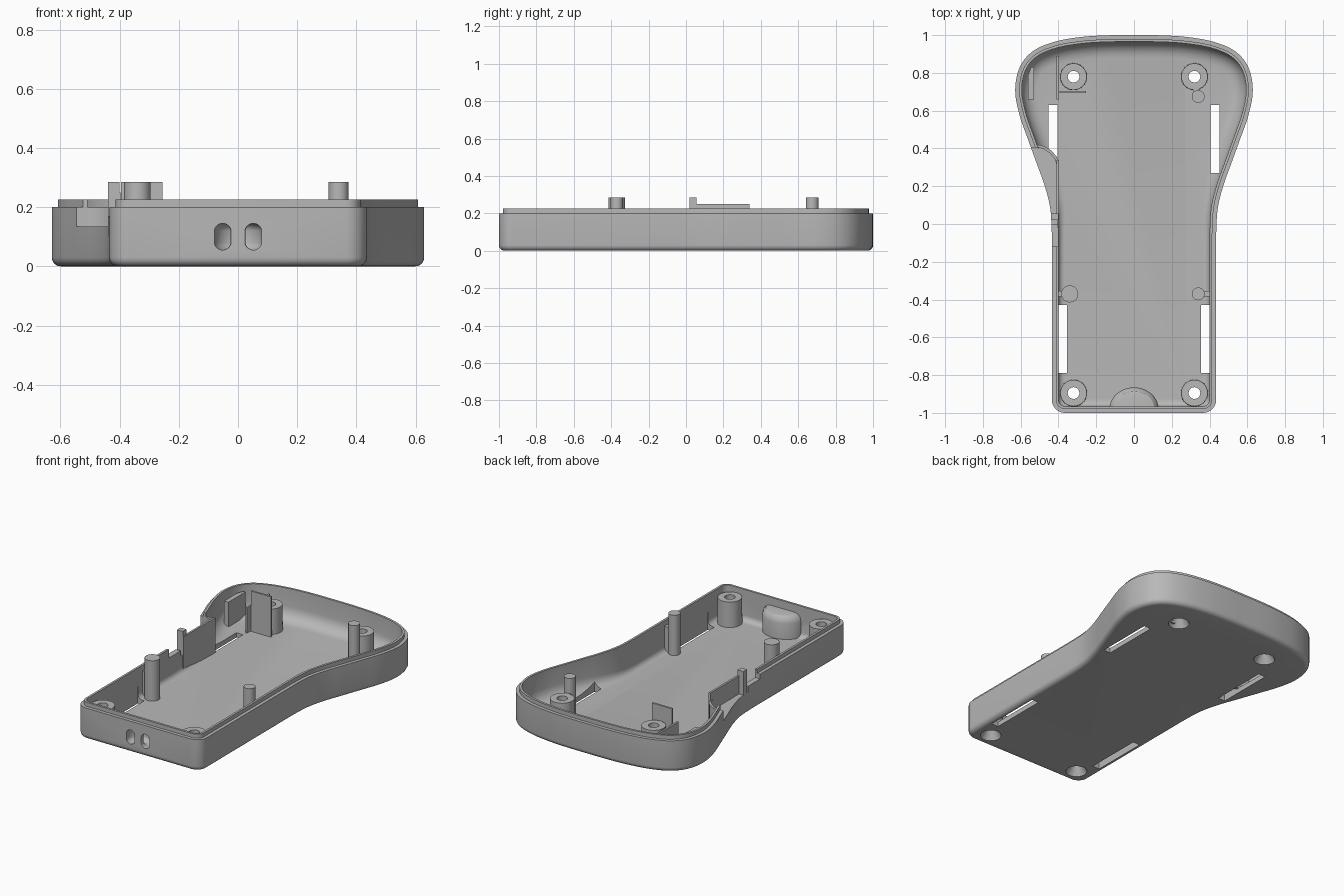
import bpy
import bmesh
from math import sin, cos, pi
from mathutils import Vector

cube = bpy.data.objects.get("Cube")
if cube:
    bpy.data.objects.remove(cube)

grey = bpy.data.materials.new("plain grey")
grey.use_nodes = True
COLOUR = (0.48, 0.48, 0.48, 1)
grey.diffuse_color = COLOUR
grey.node_tree.nodes["Principled BSDF"].inputs["Base Color"].default_value = COLOUR


def loft(name, rings):
    """Solid skinned through rings of equal point count, capped at both ends."""
    bm = bmesh.new()
    rows = [[bm.verts.new(p) for p in ring] for ring in rings]
    n = len(rows[0])
    for a, b in zip(rows, rows[1:]):
        for i in range(n):
            j = (i + 1) % n
            bm.faces.new((a[i], a[j], b[j], b[i]))
    bm.faces.new(rows[0])
    bm.faces.new(rows[-1])
    bmesh.ops.recalc_face_normals(bm, faces=bm.faces)
    mesh = bpy.data.meshes.new(name)
    bm.to_mesh(mesh)
    bm.free()
    mesh.materials.append(grey)
    ob = bpy.data.objects.new(name, mesh)
    bpy.context.collection.objects.link(ob)
    return ob


def prism(name, pts, z0, z1):
    return loft(name, [[(x, y, z) for x, y in pts] for z in (z0, z1)])


def box(name, x0, x1, y0, y1, z0, z1):
    return prism(name, [(x0, y0), (x1, y0), (x1, y1), (x0, y1)], z0, z1)


def turned(name, x, y, profile, n=32):
    """Solid of revolution from (radius, height) pairs."""
    return loft(name, [[(x + r * cos(2 * pi * i / n), y + r * sin(2 * pi * i / n), z)
                        for i in range(n)] for r, z in profile])


def cut(targets, cutter):
    cutter.hide_render = True
    for ob in targets:
        mod = ob.modifiers.new("cut", 'BOOLEAN')
        mod.operation = 'DIFFERENCE'
        mod.solver = 'EXACT'
        mod.object = cutter
        bpy.context.view_layer.objects.active = ob
        bpy.ops.object.modifier_apply(modifier=mod.name)
    bpy.data.objects.remove(cutter)


def spline(pts, steps=6):
    out = []
    for i in range(1, len(pts) - 2):
        a, b, c, d = (Vector(p) for p in pts[i - 1:i + 3])
        for k in range(steps):
            t = k / steps
            out.append(0.5 * (2 * b + (c - a) * t + (2 * a - 5 * b + 4 * c - d) * t * t
                              + (3 * b - a - 3 * c + d) * t ** 3))
    return out


# Half outline: square grip corner, then the flared head
half = [Vector((0.365 + 0.07 * sin(a), -0.93 - 0.07 * cos(a)))
        for a in (pi / 2 * i / 8 for i in range(9))]
half += spline([(0.435, -0.2), (0.435, -0.06), (0.443, 0.08), (0.472, 0.2), (0.515, 0.32),
                (0.562, 0.45), (0.607, 0.58), (0.629, 0.71), (0.605, 0.83), (0.535, 0.915),
                (0.42, 0.965), (0.28, 0.99), (0.14, 0.999), (0, 1), (-0.14, 0.999)])
outline = half + [Vector((0, 1))] + [Vector((-p.x, p.y)) for p in reversed(half)]


def inset(dist, z):
    """Outline moved inward; dist and z may vary with y."""
    ring, n = [], len(outline)
    for i, p in enumerate(outline):
        e1 = (p - outline[i - 1]).normalized()
        e2 = (outline[(i + 1) % n] - p).normalized()
        t = (e1 + e2).normalized()
        q = p + Vector((-t.y, t.x)) * dist(p.y) / max(0.5, t.dot(e1))
        ring.append((q.x, q.y, z(p.y)))
    return ring


def const(v):
    return lambda y: v


def fillet(y):
    t = min(1, max(0, (y + 0.1) / 0.6))
    return 0.032 + 0.05 * t * t * (3 - 2 * t)


# Tray: rounded bottom edge, wall, stepped lip, inner wall, inner fillet, floor
WALL, FLOOR, RIM, LIP = 0.035, 0.03, 0.2, 0.225
arc = [pi / 2 * i / 5 for i in range(6)]
rings = [inset(const(0.03 * (1 - sin(a))), const(0.03 * (1 - cos(a)))) for a in arc]
rings += [inset(const(d), const(z)) for d, z in ((0, RIM), (0.021, RIM), (0.021, LIP), (WALL, LIP))]
rings += [inset(lambda y, a=a: WALL + fillet(y) * (1 - cos(a)),
                lambda y, a=a: FLOOR + fillet(y) * (1 - sin(a))) for a in arc]
tray = loft("tray", rings)
parts = [tray]

# Screw bosses
bosses = []
for x in (-0.32, 0.32):
    for y in (-0.895, 0.78):
        bosses.append(turned("screw_boss", x, y, [(0.072, 0.01), (0.07, 0.19)]))
parts += bosses

# Support posts and their ribs
for x, y, r in ((-0.34, -0.37, 0.045), (0.34, -0.37, 0.034), (0.34, 0.675, 0.034)):
    parts.append(turned("support_post", x, y, [(r, 0.01), (r, 0.285)], 24))
parts.append(box("post_rib", 0.35, 0.41, -0.385, -0.355, 0.02, 0.19))
parts.append(box("post_rib", -0.41, -0.36, -0.385, -0.355, 0.02, 0.19))
parts.append(box("boss_rib", 0.315, 0.345, 0.69, 0.74, 0.02, 0.19))

# Side button pocket: shelf, curved end wall, guard plate and tab
curve = [(-0.54, 0.405), (-0.505, 0.405), (-0.475, 0.395), (-0.445, 0.375),
         (-0.42, 0.345), (-0.408, 0.31)]
cut([tray], prism("pocket_cutter", [(-0.8, 0.41)] + curve + [(-0.395, 0.28), (-0.395, 0.0), (-0.8, 0.0)],
                  0.135, 0.4))
cut([tray], box("rim_cutter", -0.5, -0.39, -0.12, 0.01, 0.17, 0.4))
shelf = prism("pocket_shelf", curve[1:] + [(-0.405, 0.05), (-0.42, 0.05), (-0.45, 0.17),
                                           (-0.495, 0.3), (-0.525, 0.39)], 0.01, 0.135)
parts.append(shelf)
outer = [(x + 0.01, y + 0.012) for x, y in curve]
parts.append(prism("pocket_end_wall", curve + outer[::-1], 0.03, RIM))
parts.append(box("guard_plate", -0.41, -0.397, 0.02, 0.34, 0.02, 0.25))
parts.append(box("guard_tab", -0.44, -0.4, 0.02, 0.055, 0.1, 0.285))

# Upright plates in the head
parts.append(box("cross_plate", -0.395, -0.255, 0.693, 0.705, 0.02, 0.285))
parts.append(box("long_plate", -0.41, -0.398, 0.66, 0.89, 0.02, 0.19))
parts.append(prism("side_plate", [(-0.56, 0.66), (-0.53, 0.66), (-0.53, 0.83), (-0.545, 0.83),
                                  (-0.56, 0.79)], 0.02, 0.19))

# Domed strap anchor on the inside of the front wall
dome = [(0.13, 0.02), (0.13, 0.13), (0.123, 0.155), (0.108, 0.17), (0.085, 0.175)]
anchor = loft("strap_anchor", [[(r * cos(pi * i / 20), -0.98 + (r - 0.015) * sin(pi * i / 20), z)
                                for i in range(21)] for r, z in dome])
parts.append(anchor)

# Strap channel: a capsule section swept round inside the anchor
capsule = [(0.028 * cos(a), 0.1 + 0.028 * sin(a) + (0.017 if a < pi else -0.017))
           for a in (2 * pi * (i + 0.5) / 24 for i in range(24))]
sweep = [[((0.053 + u) * cos(a), -0.99 + (0.053 + u) * sin(a), z) for u, z in capsule]
         for a in (pi * (i - 3) / 18 for i in range(25))]
cut([tray, anchor], loft("strap_channel", sweep))

# Long floor slots
for s in (-1, 1):
    for x0, x1, y0, y1 in ((0.405, 0.452, 0.27, 0.63), (0.355, 0.402, -0.79, -0.43)):
        a, b = sorted((s * x0, s * x1))
        cut([tray, shelf] if s < 0 and y0 > 0 else [tray],
            box("slot_cutter", a, b, y0, y1, -0.1, 0.11))

# Countersunk screw holes
for boss in bosses:
    c = sum((v.co for v in boss.data.vertices), Vector()) / len(boss.data.vertices)
    cut([tray, boss], turned("screw_cutter", c.x, c.y,
                             [(0.06, -0.05), (0.06, 0.005), (0.031, 0.05), (0.031, 0.4)], 24))

# Smooth curved faces, keep edges crisp
bpy.ops.object.select_all(action='DESELECT')
for ob in parts:
    ob.select_set(True)
bpy.context.view_layer.objects.active = tray
bpy.ops.object.shade_smooth_by_angle(angle=0.55)
